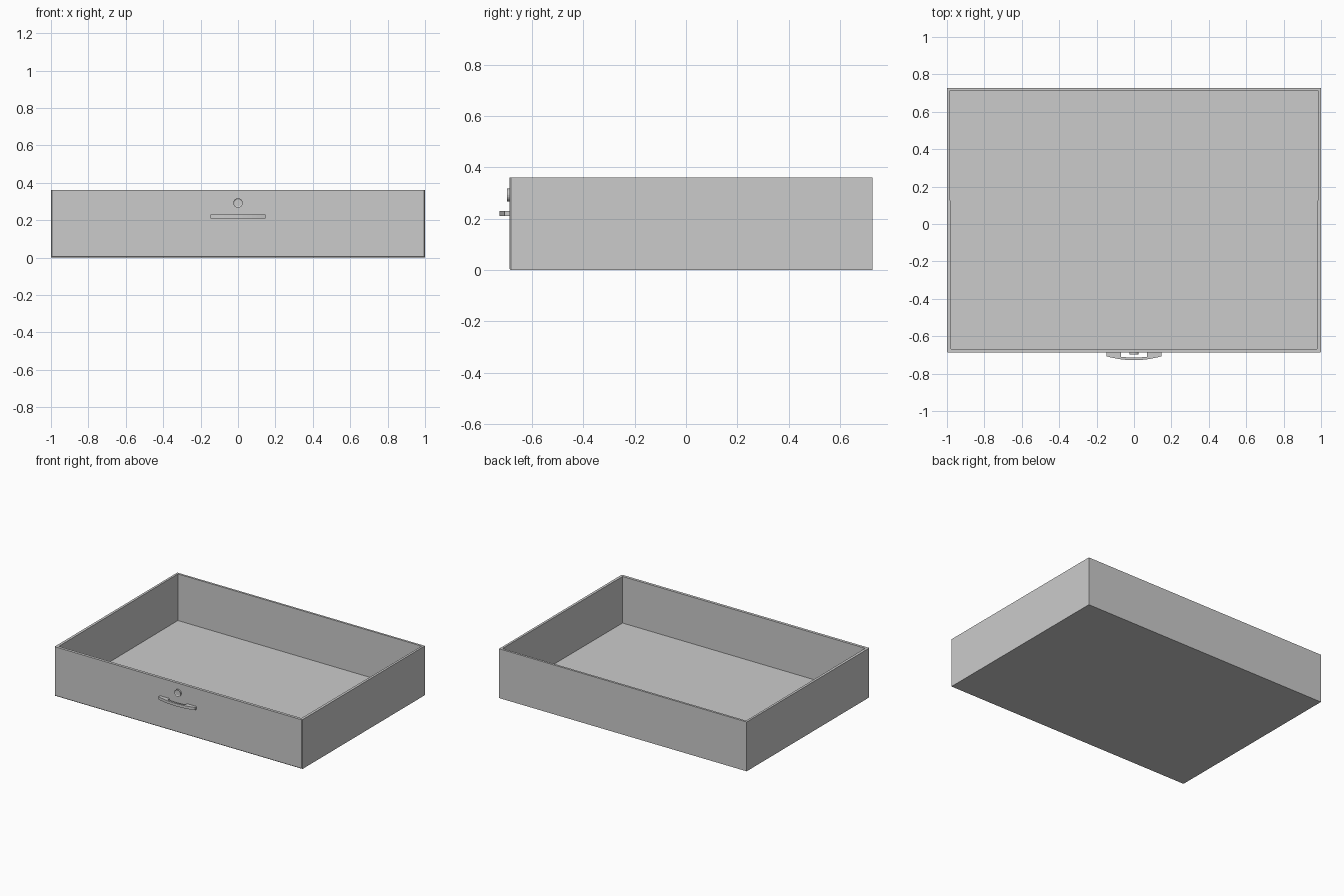
import bpy, bmesh, math
from mathutils import Matrix

cube = bpy.data.objects.get("Cube")
if cube:
    bpy.data.objects.remove(cube, do_unlink=True)

# One plain grey for the whole drawer
grey = bpy.data.materials.new("plain grey")
grey.use_nodes = True
colour = (0.6, 0.6, 0.6, 1)
grey.diffuse_color = colour
grey.node_tree.nodes["Principled BSDF"].inputs["Base Color"].default_value = colour

FRONT, BACK, HEIGHT, WALL = -0.688, 0.728, 0.36, 0.022


def finish(name, bm):
    bmesh.ops.recalc_face_normals(bm, faces=bm.faces)
    mesh = bpy.data.meshes.new(name)
    bm.to_mesh(mesh)
    bm.free()
    mesh.materials.append(grey)
    obj = bpy.data.objects.new(name, mesh)
    bpy.context.collection.objects.link(obj)
    return obj


def prism(name, outline, z0, z1):
    """Extrude an outline in the xy plane from z0 up to z1."""
    bm = bmesh.new()
    face = bm.faces.new([bm.verts.new((x, y, z0)) for x, y in outline])
    top = bmesh.ops.extrude_face_region(bm, geom=[face])["geom"]
    verts = [v for v in top if isinstance(v, bmesh.types.BMVert)]
    bmesh.ops.translate(bm, verts=verts, vec=(0, 0, z1 - z0))
    return finish(name, bm)


# Open box: inset the top face, then sink it to leave walls and a floor
bm = bmesh.new()
bmesh.ops.create_cube(bm, size=1)
bmesh.ops.scale(bm, verts=bm.verts, vec=(2, BACK - FRONT, HEIGHT))
bmesh.ops.translate(bm, verts=bm.verts, vec=(0, (FRONT + BACK) / 2, HEIGHT / 2))
# Fine chamfer along the sides and bottom of the front
edges = [e for e in bm.edges
         if all(v.co.y < 0 for v in e.verts)
         and not all(v.co.z > HEIGHT / 2 for v in e.verts)]
bmesh.ops.bevel(bm, geom=edges, offset=0.005, segments=1, affect='EDGES')
bm.normal_update()
top = max(bm.faces, key=lambda f: f.calc_center_median().z)
bmesh.ops.inset_region(bm, faces=[top], thickness=WALL)
sunk = bmesh.ops.extrude_face_region(bm, geom=[top])["geom"]
bmesh.ops.translate(bm, verts=[v for v in sunk if isinstance(v, bmesh.types.BMVert)],
                    vec=(0, 0, 0.02 - HEIGHT))
if top.is_valid:
    bmesh.ops.delete(bm, geom=[top], context='FACES')
finish("drawer_box", bm)

# Bowed handle with a foot at each end
STEPS, HALF = 12, 0.148


def bow(half, end, middle):
    xs = [half * (2 * i / STEPS - 1) for i in range(STEPS + 1)]
    return [(x, middle + (end - middle) * (x / half) ** 2) for x in xs]


outer = bow(HALF, -0.707, -0.728)
inner = bow(0.07, -0.71, -0.714)
outline = ([(-HALF, FRONT)] + outer + [(HALF, FRONT), (0.07, FRONT)]
           + inner[::-1] + [(-0.07, FRONT)])
prism("pull_handle", outline, 0.21, 0.23)

# Round lock: raised rim around a recessed disc
bm = bmesh.new()
bmesh.ops.create_cone(bm, cap_ends=True, segments=24, radius1=0.025, radius2=0.025,
                      depth=0.012,
                      matrix=Matrix.Translation((0, FRONT - 0.005, 0.292))
                      @ Matrix.Rotation(math.pi / 2, 4, 'X'))
bm.normal_update()
cap = min(bm.faces, key=lambda f: f.calc_center_median().y)
bmesh.ops.inset_region(bm, faces=[cap], thickness=0.007)
bmesh.ops.translate(bm, verts=cap.verts, vec=(0, 0.004, 0))
finish("round_lock", bm)
